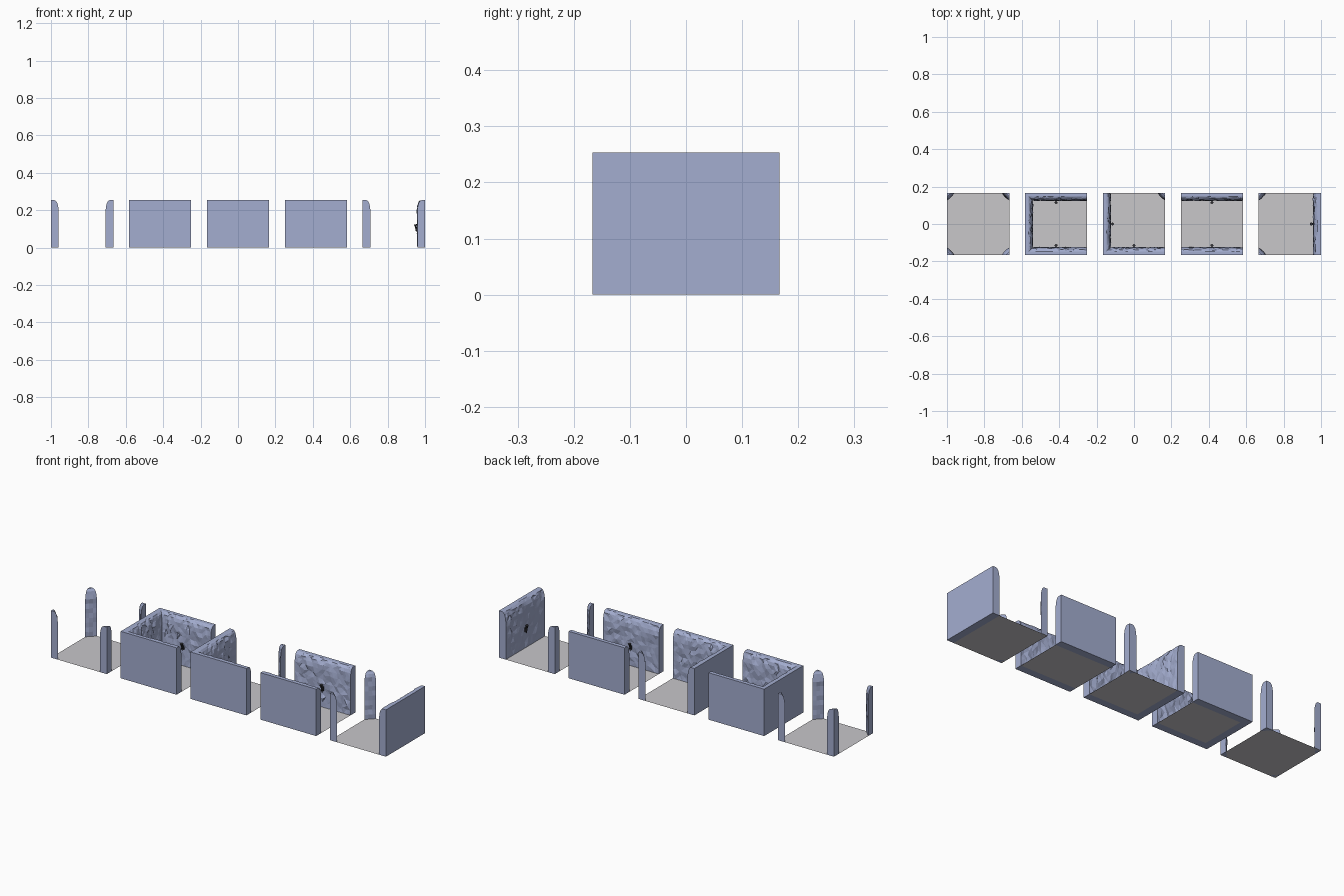
import bpy, bmesh, random
from math import pi
from mathutils import Matrix, Vector

random.seed(4)
cube = bpy.data.objects.get("Cube")
if cube:
    bpy.data.objects.remove(cube)

HALF = 1 / 6        # half the width of a tile
TOP = 0.253         # wall height
STEP = 5 / 12       # distance between tile centres
FRONT, RIGHT, BACK, LEFT = range(4)


def material(name, rgb):
    m = bpy.data.materials.new(name)
    m.use_nodes = True
    m.diffuse_color = (*rgb, 1)
    m.node_tree.nodes["Principled BSDF"].inputs["Base Color"].default_value = (*rgb, 1)
    return m


STONE = material("blue stone", (0.37, 0.42, 0.63))
FLOOR = material("pale grey floor", (0.58, 0.57, 0.59))
IRON = material("dark iron", (0.03, 0.03, 0.035))


def finish(name, bm, mat, place=Matrix()):
    bmesh.ops.recalc_face_normals(bm, faces=bm.faces)
    bm.transform(place)
    mesh = bpy.data.meshes.new(name)
    bm.to_mesh(mesh)
    bm.free()
    mesh.materials.append(mat)
    ob = bpy.data.objects.new(name, mesh)
    bpy.context.collection.objects.link(ob)
    return ob


def loft(rings):
    """Closed solid through a list of equal rings of points."""
    bm = bmesh.new()
    rows = [[bm.verts.new(p) for p in ring] for ring in rings]
    n = len(rows[0])
    for a, b in zip(rows, rows[1:]):
        for i in range(n):
            j = (i + 1) % n
            bm.faces.new((a[i], a[j], b[j], b[i]))
    bm.faces.new(rows[0])
    bm.faces.new(rows[-1])
    return bm


# Inner face of every wall: (depth, height), rounding over at the top
INNER = [(0.041, TOP * i / 10) for i in range(9)]
INNER += [(0.038, 0.225), (0.033, 0.241), (0.026, 0.25), (0.02, TOP)]


def place(tile, side):
    return Matrix.Translation(((tile - 2) * STEP, 0, 0)) @ Matrix.Rotation(side * pi / 2, 4, 'Z')


def wall(name, tile, side, sides):
    """Straight outside, rough inside, mitred where it meets a neighbour."""
    start = (side - 1) % 4 in sides
    end = (side + 1) % 4 in sides
    cols = 16
    rings = []
    for c in range(cols + 1):
        ring = []
        for i, (d, z) in enumerate([(0, 0)] + INNER + [(0, TOP)]):
            a = -HALF + d * start
            b = HALF - d * end
            t = c / cols
            if 0 < c < cols and 1 < i < len(INNER):
                t += random.uniform(-0.3, 0.3) / cols
                d += random.uniform(-0.004, 0.004)
                z += random.uniform(-0.006, 0.006) if z < 0.2 else 0
            ring.append((a + (b - a) * t, -HALF + d, z))
        rings.append(ring)
    bm = loft(rings)
    rough = [f for f in bm.faces if len(f.verts) == 4]
    bmesh.ops.triangulate(bm, faces=rough, quad_method='SHORT_EDGE')
    finish(name, bm, STONE, place(tile, side))


def pillar(name, tile, corner):
    """Three-sided corner post with a rough inner face and rounded top."""
    rings = []
    for d, z in INNER:
        ring = [(-HALF, -HALF, z), (-HALF + d, -HALF, z)]
        for t in (0.33, 0.67):
            w = random.uniform(-0.002, 0.003) if 0 < z < 0.24 else 0
            ring.append((-HALF + d * (1 - t) + w, -HALF + d * t + w, z))
        ring.append((-HALF, -HALF + d, z))
        rings.append(ring)
    finish(name, loft(rings), STONE, place(tile, corner))


def torch(name, tile, side):
    """Small wall torch: back plate, leaning handle and cup."""
    bm = bmesh.new()
    face = -HALF + 0.041
    for y, z, size in ((0, 0.1, (0.012, 0.008, 0.022)), (0.005, 0.098, (0.006, 0.012, 0.006))):
        bmesh.ops.create_cube(bm, size=1, matrix=Matrix.Translation((0, face + y, z))
                              @ Matrix.Diagonal((*size, 1)))
    for y, z, low, high, tall in ((0.008, 0.1, 0.002, 0.004, 0.036), (0.01, 0.118, 0.005, 0.008, 0.012)):
        bmesh.ops.create_cone(bm, cap_ends=True, segments=8, radius1=low, radius2=high, depth=tall,
                              matrix=Matrix.Translation((0, face + y, z)) @ Matrix.Rotation(-0.15, 4, 'X'))
    finish(name, bm, IRON, place(tile, side))


def floor(name, tile, sides):
    """Flat sheet reaching the inner foot of each wall."""
    edge = [HALF - 0.041 * (s in sides) for s in range(4)]
    bm = bmesh.new()
    corners = ((-edge[LEFT], -edge[FRONT]), (edge[RIGHT], -edge[FRONT]),
               (edge[RIGHT], edge[BACK]), (-edge[LEFT], edge[BACK]))
    bm.faces.new([bm.verts.new((x, y, 0)) for x, y in corners])
    ob = finish(name, bm, FLOOR, place(tile, 0))
    if ob.data.polygons[0].normal.z < 0:
        ob.data.flip_normals()


# Each tile: name, walled sides, corners with posts, sides with torches
TILES = [
    ("crossing", (), (0, 1, 2, 3), ()),
    ("dead_end", (FRONT, BACK, LEFT), (), (FRONT, BACK)),
    ("bend", (FRONT, LEFT), (2,), (FRONT, LEFT)),
    ("corridor", (FRONT, BACK), (), (FRONT, BACK)),
    ("junction", (RIGHT,), (0, 3), (RIGHT,)),
]
SIDE = ("front", "right", "back", "left")
CORNER = ("front_left", "front_right", "back_right", "back_left")

# The tile faces -y, so the model's own left is +x
SIDE_NAME = {"front": "front", "back": "back", "right": "left", "left": "right"}
for t, (tile, sides, corners, torches) in enumerate(TILES):
    floor(tile + "_floor", t, sides)
    for s in sides:
        wall(f"{tile}_{SIDE_NAME[SIDE[s]]}_wall", t, s, sides)
    for c in corners:
        depth, across = CORNER[c].split("_")
        pillar(f"{tile}_{depth}_{SIDE_NAME[across]}_post", t, c)
    for s in torches:
        torch(f"{tile}_{SIDE_NAME[SIDE[s]]}_torch", t, s)
